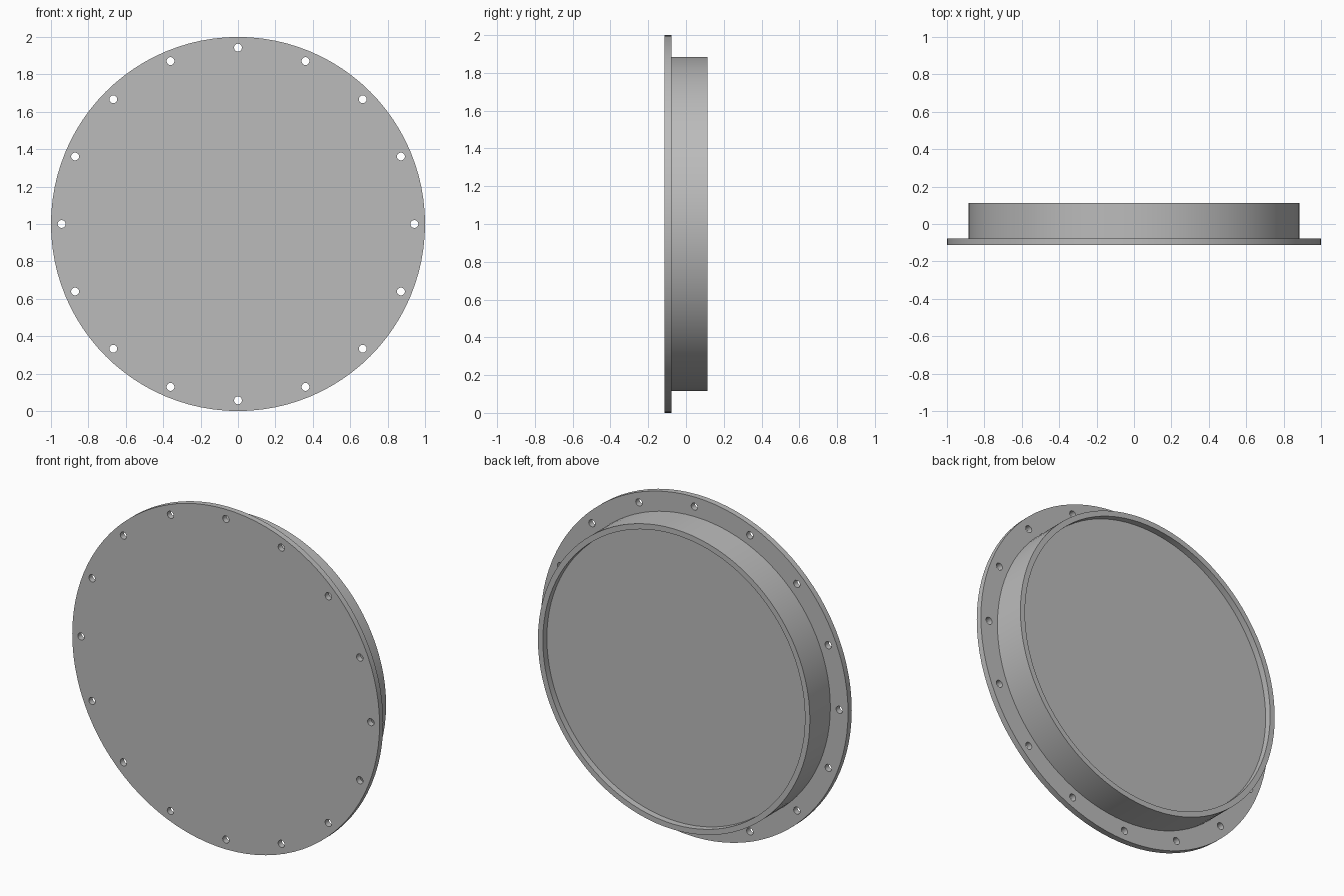
import bpy, bmesh, math
from mathutils import Matrix, Vector

if "Cube" in bpy.data.objects:
    bpy.data.objects.remove(bpy.data.objects["Cube"])

SEGMENTS = 96
HOLES = 16

metal = bpy.data.materials.new("plain grey")
metal.diffuse_color = (0.5, 0.5, 0.5, 1)
metal.use_nodes = True
metal.node_tree.nodes["Principled BSDF"].inputs["Base Color"].default_value = metal.diffuse_color


def make_object(name, bm):
    bmesh.ops.recalc_face_normals(bm, faces=bm.faces)
    mesh = bpy.data.meshes.new(name)
    bm.to_mesh(mesh)
    bm.free()
    mesh.materials.append(metal)
    obj = bpy.data.objects.new(name, mesh)
    bpy.context.collection.objects.link(obj)
    return obj


# Cover: (radius, y) profile of flange, raised boss and shallow recess
profile = [(1.0, -0.1125), (1.0, -0.078), (0.885, -0.078),
           (0.885, 0.1125), (0.853, 0.1125), (0.853, 0.075)]
bm = bmesh.new()
rings = []
for r, y in profile:
    angles = [2 * math.pi * i / SEGMENTS for i in range(SEGMENTS)]
    rings.append([bm.verts.new((r * math.cos(a), y, 1 + r * math.sin(a))) for a in angles])
for a, b in zip(rings, rings[1:]):
    for i in range(SEGMENTS):
        j = (i + 1) % SEGMENTS
        bm.faces.new((a[i], a[j], b[j], b[i]))
bm.faces.new(rings[0])    # flat front
bm.faces.new(rings[-1])   # recess floor
cover = make_object("flanged_cover", bm)

# Bolt holes through the flange
bm = bmesh.new()
for k in range(HOLES):
    a = 2 * math.pi * k / HOLES
    place = Matrix.Translation(Vector((0.943 * math.cos(a), -0.095, 1 + 0.943 * math.sin(a))))
    bmesh.ops.create_cone(bm, cap_ends=True, segments=20, radius1=0.021, radius2=0.021,
                          depth=0.1, matrix=place @ Matrix.Rotation(math.pi / 2, 4, 'X'))
cutter = make_object("bolt_hole_cutter", bm)

cut = cover.modifiers.new("bolt holes", 'BOOLEAN')
cut.object = cutter
cut.operation = 'DIFFERENCE'
cut.solver = 'EXACT'

# Apply the cut, remove the cutter and smooth the round walls
bpy.context.view_layer.objects.active = cover
cover.select_set(True)
bpy.ops.object.modifier_apply(modifier=cut.name)
bpy.data.objects.remove(cutter)
bpy.ops.object.shade_smooth_by_angle(angle=math.radians(30))
